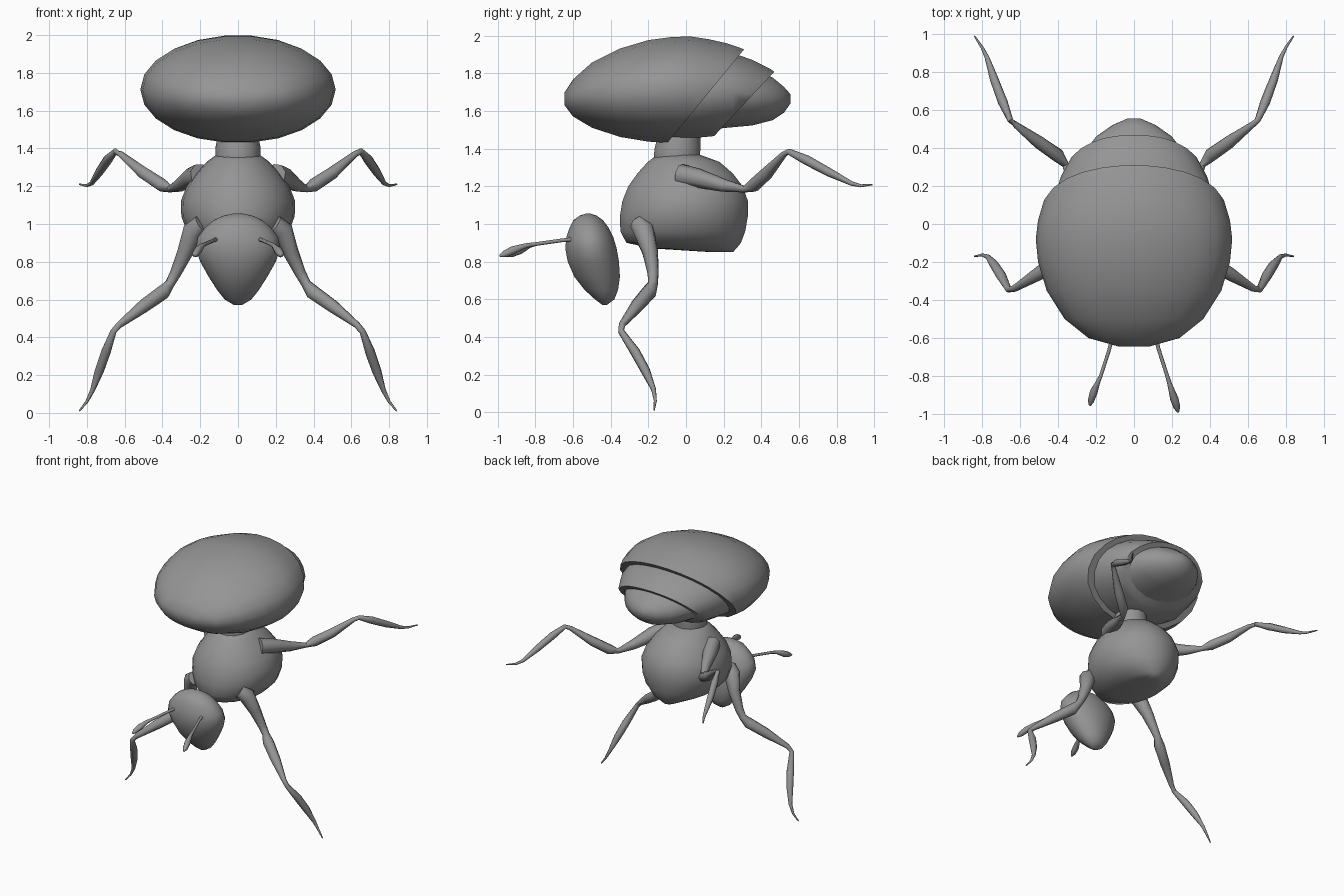
import bpy, bmesh, math
from mathutils import Vector

chitin = bpy.data.materials.new("grey chitin")
chitin.diffuse_color = (0.3, 0.3, 0.3, 1)


def skin(name, rings, cut=None):
    """Bridge equal rings of points, cap the ends, optionally slice by a plane."""
    bm = bmesh.new()
    loops = [[bm.verts.new(p) for p in ring] for ring in rings]
    n = len(loops[0])
    for a, b in zip(loops, loops[1:]):
        for i in range(n):
            j = (i + 1) % n
            bm.faces.new((a[i], a[j], b[j], b[i]))
    bm.faces.new(loops[0])
    bm.faces.new(loops[-1])
    if cut:
        bmesh.ops.bisect_plane(bm, geom=bm.verts[:] + bm.edges[:] + bm.faces[:],
                               plane_co=cut[0], plane_no=cut[1], clear_outer=True)
        bmesh.ops.holes_fill(bm, edges=[e for e in bm.edges if e.is_boundary])
    bmesh.ops.recalc_face_normals(bm, faces=bm.faces)
    me = bpy.data.meshes.new(name)
    bm.to_mesh(me)
    bm.free()
    me.materials.append(chitin)
    ob = bpy.data.objects.new(name, me)
    bpy.context.collection.objects.link(ob)
    bpy.ops.object.select_all(action='DESELECT')
    ob.select_set(True)
    bpy.context.view_layer.objects.active = ob
    bpy.ops.object.shade_smooth_by_angle(angle=math.radians(50))
    return ob


def body(name, axis, sections, sides=22, cut=None):
    """Elliptical sections (position, half width, low, high) along y or z."""
    rings = []
    for p, w, lo, hi in sections:
        ring = []
        for i in range(sides):
            t = math.tau * i / sides
            v = (lo + hi) / 2 + (hi - lo) / 2 * math.sin(t)
            x = w * math.cos(t)
            ring.append(Vector((x, p, v) if axis == 'y' else (x, v, p)))
        rings.append(ring)
    return skin(name, rings, cut)


def tube(name, path, sides=8):
    """Round limb through (x, y, z, radius) points."""
    pts = [Vector(p[:3]) for p in path]
    rings = []
    for i, p in enumerate(path):
        d = (pts[min(i + 1, len(pts) - 1)] - pts[max(i - 1, 0)]).normalized()
        u = d.cross(Vector((0.75, -0.6, 0.3))).normalized()
        w = d.cross(u)
        rings.append([pts[i] + p[3] * (u * math.cos(math.tau * k / sides)
                                       + w * math.sin(math.tau * k / sides))
                      for k in range(sides)])
    return skin(name, rings)


def slant(y1, z1, y2, z2):
    """Plane through two side-view points, facing backwards."""
    return (Vector((0, y1, z1)), Vector((0, z1 - z2, y2 - y1)).normalized())


# Abdomen: three overlapping shells, cut on a slant
body("abdomen_front_shell", 'y', [
    (-0.645, .08, 1.63, 1.70), (-0.60, .24, 1.57, 1.77), (-0.5, .365, 1.51, 1.86),
    (-0.35, .46, 1.46, 1.935), (-0.2, .505, 1.435, 1.98), (-0.08, .517, 1.428, 1.996),
    (0.02, .505, 1.43, 2.0), (0.12, .475, 1.44, 1.985), (0.22, .43, 1.46, 1.962),
    (0.34, .38, 1.5, 1.92)], cut=slant(.31, 1.93, -.1, 1.43))
body("abdomen_middle_shell", 'y', [
    (-0.15, .40, 1.455, 1.92), (0, .44, 1.45, 1.935), (0.15, .415, 1.465, 1.93),
    (0.25, .385, 1.485, 1.91), (0.35, .33, 1.51, 1.875), (0.45, .245, 1.55, 1.825),
    (0.52, .15, 1.6, 1.77)], cut=slant(.47, 1.81, .18, 1.5))
body("abdomen_tail_shell", 'y', [
    (0.1, .35, 1.495, 1.85), (0.2, .335, 1.508, 1.855), (0.35, .28, 1.522, 1.83),
    (0.46, .2, 1.55, 1.78), (0.52, .115, 1.59, 1.73), (0.555, .035, 1.64, 1.69)])

# Waist and thorax
body("waist", 'z', [(1.30, .11, -.17, .07), (1.35, .12, -.175, .075),
                    (1.40, .12, -.17, .08), (1.48, .105, -.15, .08)], sides=14)
body("thorax", 'z', [
    (0.85, .05, .14, .25), (0.87, .13, -.18, .27), (0.90, .21, -.32, .295),
    (0.96, .27, -.352, .318), (1.04, .3, -.355, .332), (1.12, .303, -.342, .333),
    (1.2, .272, -.31, .305), (1.27, .22, -.26, .25), (1.33, .165, -.205, .18),
    (1.37, .11, -.15, .07)])

# Egg-shaped head
body("head", 'z', [
    (0.57, .02, -.445, -.42), (0.6, .07, -.485, -.38), (0.65, .11, -.54, -.36),
    (0.72, .155, -.595, -.35), (0.8, .2, -.63, -.355), (0.87, .224, -.643, -.367),
    (0.93, .213, -.637, -.385), (0.98, .175, -.62, -.41), (1.02, .13, -.6, -.44),
    (1.045, .075, -.565, -.475), (1.056, .02, -.53, -.51)])

# Limbs, mirrored on both sides
for s, side in ((1, "right"), (-1, "left")):
    def limb(name, path):
        tube(f"{name}_{side}", [(s * x, y, z, r) for x, y, z, r in path])

    limb("front_leg", [
        (.19, -.25, 1.0, .05), (.235, -.225, .965, .058), (.28, -.19, .85, .042),
        (.33, -.175, .74, .03), (.36, -.175, .685, .026), (.395, -.195, .64, .04),
        (.50, -.26, .565, .036), (.63, -.34, .465, .018), (.66, -.345, .43, .017),
        (.70, -.27, .32, .027), (.735, -.215, .22, .025), (.77, -.172, .12, .013),
        (.80, -.163, .06, .008), (.84, -.17, .01, .004)])
    limb("back_leg", [
        (.20, -.03, 1.26, .06), (.25, .06, 1.245, .052), (.31, .2, 1.205, .035),
        (.36, .31, 1.185, .018), (.40, .36, 1.205, .036), (.50, .43, 1.27, .034),
        (.62, .52, 1.37, .017), (.65, .545, 1.385, .016), (.69, .64, 1.34, .026),
        (.735, .76, 1.275, .023), (.775, .88, 1.215, .012), (.80, .93, 1.203, .008),
        (.84, .99, 1.21, .004)])
    # Antenna with a small club at the end
    k = 0 if s > 0 else .035
    limb("antenna", [
        (.11, -.58, .92, .012), (.13, -.66, .913, .01), (.175, -.80, .893, .01),
        (.19, -.85 + k / 2, .885, .013), (.212, -.92 + k, .86, .022),
        (.226, -.965 + k, .84, .018), (.232, -.99 + k, .83, .006)])
